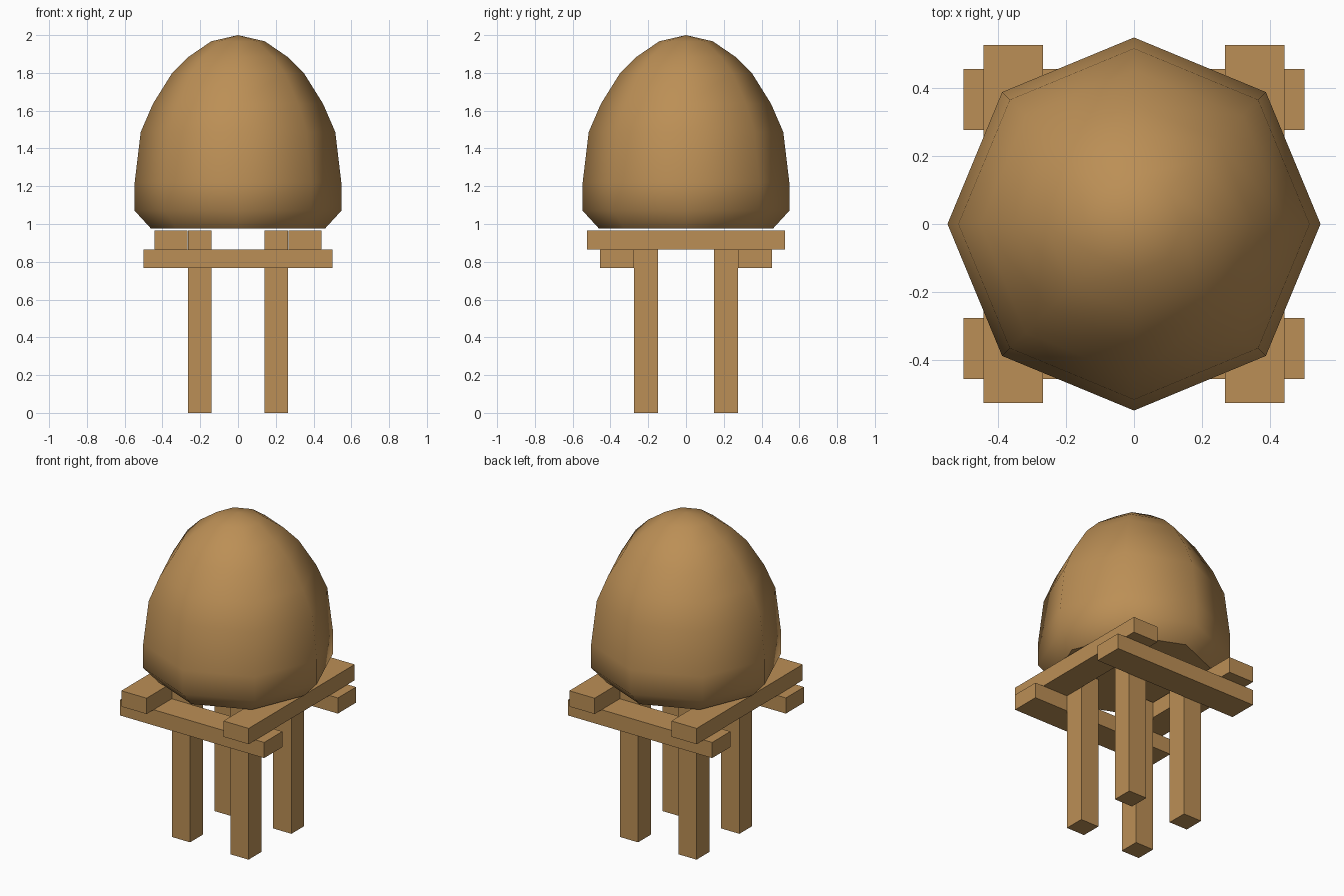
import bpy, bmesh, math

if "Cube" in bpy.data.objects:
    bpy.data.objects.remove(bpy.data.objects["Cube"])

# One wood colour for everything
wood = bpy.data.materials.new("warm wood brown")
wood.diffuse_color = (0.50, 0.275, 0.092, 1)
wood.use_nodes = True
wood.node_tree.nodes["Principled BSDF"].inputs["Base Color"].default_value = wood.diffuse_color


def add_object(name, bm):
    bmesh.ops.recalc_face_normals(bm, faces=bm.faces)
    mesh = bpy.data.meshes.new(name)
    bm.to_mesh(mesh)
    bm.free()
    mesh.materials.append(wood)
    obj = bpy.data.objects.new(name, mesh)
    bpy.context.collection.objects.link(obj)
    return obj


def box(name, center, size):
    bm = bmesh.new()
    bmesh.ops.create_cube(bm, size=1)
    for v in bm.verts:
        v.co = [c + a * s for c, a, s in zip(center, v.co, size)]
    return add_object(name, bm)


# Four legs, running up between the beams
for sx, side in ((-1, "left"), (1, "right")):
    for sy, end in ((-1, "front"), (1, "back")):
        box(f"{end}_{side}_leg", (sx * 0.203, sy * 0.212, 0.4825), (0.126, 0.126, 0.965))

# Lower cross beams along x, outside the legs
for sy, end in ((-1, "front"), (1, "back")):
    box(f"{end}_lower_beam", (0, sy * 0.365, 0.817), (1.0, 0.18, 0.098))

# Upper beams along y, resting on the lower ones
for sx, side in ((-1, "left"), (1, "right")):
    box(f"{side}_upper_beam", (sx * 0.354, 0, 0.9155), (0.175, 1.05, 0.099))

# Eight-sided dome lathed from a profile of (radius, height)
SIDES = 8
profile = [(0.46, 0.975), (0.547, 1.07), (0.547, 1.22), (0.515, 1.487),
           (0.45, 1.637), (0.35, 1.797), (0.262, 1.885), (0.142, 1.967)]
bm = bmesh.new()
rings = []
for r, z in profile:
    rings.append([bm.verts.new((r * math.cos(math.tau * i / SIDES),
                                r * math.sin(math.tau * i / SIDES), z))
                  for i in range(SIDES)])
apex = bm.verts.new((0, 0, 2.0))
bm.faces.new(rings[0])
for i in range(SIDES):
    j = (i + 1) % SIDES
    for low, high in zip(rings, rings[1:]):
        bm.faces.new((low[i], low[j], high[j], high[i]))
    bm.faces.new((rings[-1][i], rings[-1][j], apex))
dome = add_object("dome", bm)

# Smooth the dome, keep the flat underside crisp
bpy.context.view_layer.objects.active = dome
dome.select_set(True)
bpy.ops.object.shade_smooth_by_angle(angle=math.radians(47))
